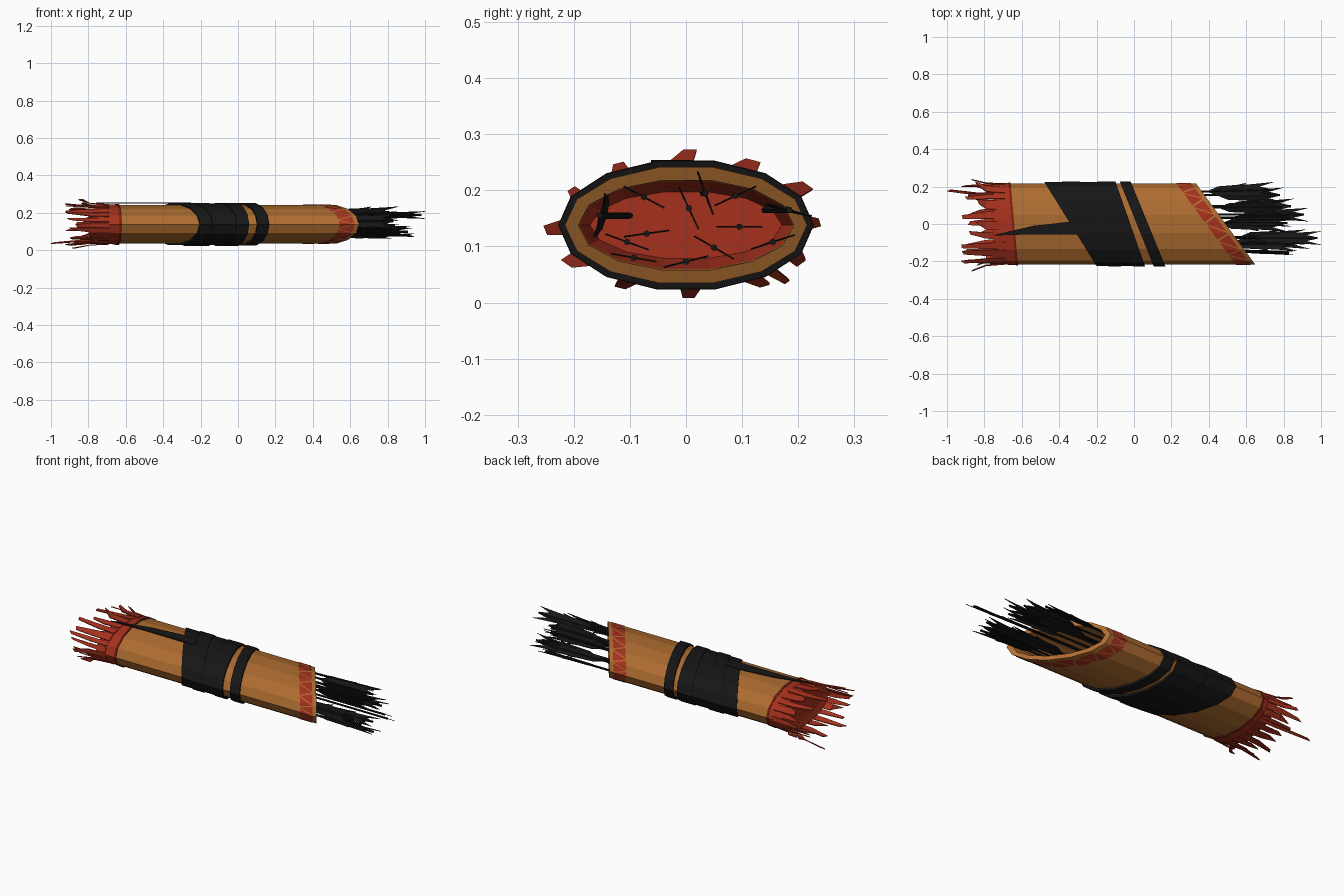
import bpy, math, random
from mathutils import Vector, Matrix

random.seed(4)
if "Cube" in bpy.data.objects:
    bpy.data.objects.remove(bpy.data.objects["Cube"], do_unlink=True)

SIDES = 14
HALF_W, HALF_H, MID_Z = 0.216, 0.106, 0.138


def material(name, color):
    m = bpy.data.materials.new(name)
    m.use_nodes = True
    m.diffuse_color = (*color, 1)
    bsdf = m.node_tree.nodes["Principled BSDF"]
    bsdf.inputs["Base Color"].default_value = (*color, 1)
    bsdf.inputs["Roughness"].default_value = 0.8
    return m


LEATHER = material("leather", (0.42, 0.15, 0.03))
RED = material("red_cloth", (0.38, 0.03, 0.012))
DARK_RED = material("dark_red", (0.2, 0.015, 0.008))
BLACK = material("black_cloth", (0.008, 0.008, 0.008))


def make(name, verts, faces, mat, thickness=0):
    mesh = bpy.data.meshes.new(name)
    mesh.from_pydata([tuple(v) for v in verts], [], faces)
    mesh.materials.append(mat)
    ob = bpy.data.objects.new(name, mesh)
    bpy.context.collection.objects.link(ob)
    if thickness:
        mod = ob.modifiers.new("thickness", 'SOLIDIFY')
        mod.thickness = thickness
        mod.offset = 0
    return ob


def on_tube(s, x, slope=0, off=0):
    """Point on the faceted oval; s counts sides, slope skews x along y."""
    def corner(i):
        t = (i + 0.5) * math.tau / SIDES
        return Vector((0, (HALF_W + off) * math.sin(t), MID_Z + (HALF_H + off) * math.cos(t)))
    i = math.floor(s)
    p = corner(i).lerp(corner(i + 1), s - i)
    p.x = x + slope * p.y
    return p


def loft(name, rings, mat, cap=False, closed=False):
    """Skin oval rings given as (x, slope, offset)."""
    verts = [on_tube(i, *r) for r in rings for i in range(SIDES)]
    count = len(rings)
    faces = []
    for r in range(count if closed else count - 1):
        a, b = r * SIDES, (r + 1) % count * SIDES
        for i in range(SIDES):
            j = (i + 1) % SIDES
            faces.append((a + i, a + j, b + j, b + i))
    if cap:
        faces.append(tuple(range((count - 1) * SIDES, count * SIDES)))
    return make(name, verts, faces, mat)


# Hollow tube with a slanted mouth
CUT_X, CUT_SLOPE = 0.49, -0.73
loft("quiver_tube", [(-0.68, 0, 0), (CUT_X, CUT_SLOPE, 0),
                     (CUT_X, CUT_SLOPE, -0.024), (-0.62, 0, -0.026)], LEATHER)

# Closed cloth base, inside and outside
loft("base_lining", [(-0.62, 0, -0.026), (-0.73, 0, -0.045)], RED, cap=True)
loft("base_collar", [(-0.65, -0.09, 0), (-0.65, -0.09, 0.004), (-0.75, 0, -0.002),
                     (-0.74, 0, -0.04)], RED, cap=True)
loft("collar_trim", [(-0.64, -0.09, 0), (-0.64, -0.09, 0.006),
                     (-0.652, -0.09, 0.006), (-0.652, -0.09, 0)], DARK_RED, closed=True)


# Ragged fringe strips flaring from the base
def fringe(name, s, tip_x, flare, width):
    skew = random.uniform(-0.15, 0.15)
    stations = [(-0.69, 0.003, 1), (-0.79, 0.3 * flare, 0.95)]
    verts = [on_tube(s + side * width * w, x, 0, off)
             for x, off, w in stations for side in (-1, 1)]
    verts += [on_tube(s + skew - 0.5 * width, tip_x + random.uniform(0, 0.05), 0, flare),
              on_tube(s + skew + 0.5 * width, tip_x, 0, flare)]
    make(name, verts, [(0, 1, 3, 2), (2, 3, 5, 4)], RED, 0.005)


STRIPS = 24
for n in range(STRIPS):
    flare = random.uniform(0.022, 0.037) if n % 2 else random.uniform(-0.01, 0.012)
    fringe(f"fringe_strip_{n + 1}", n * SIDES / STRIPS, random.uniform(-0.93, -0.83),
           flare, random.uniform(0.17, 0.29))
fringe("long_fringe_strip", 4.8, -1.0, 0.04, 0.12)

# Triangle pattern below the mouth
verts, faces = [], []


def triangle(*points):
    faces.append(tuple(range(len(verts), len(verts) + 3)))
    verts.extend(on_tube(s, CUT_X + dx, CUT_SLOPE, 0.002) for s, dx in points)


NEAR, FAR = -0.025, -0.105
for i in range(SIDES):
    triangle((i + 0.1, NEAR), (i + 0.9, NEAR), (i + 0.5, FAR))
    triangle((i - 0.4, FAR), (i, FAR), (i, NEAR))
    triangle((i, FAR), (i + 0.4, FAR), (i, NEAR))
make("mouth_triangles", verts, faces, RED)


# Slanted wrappings around the middle
def wrap(name, left, left_slope, right, right_slope, off):
    loft(name, [(left, left_slope, -0.002), (left, left_slope, off),
                (right, right_slope, off), (right, right_slope, -0.002)], BLACK, closed=True)


BANDS = 4
for n in range(BANDS):
    a, b = n / BANDS, (n + 1) / BANDS
    wrap(f"wrap_{n + 1}", -0.34 + 0.32 * a, -0.62 + 0.27 * a,
         -0.34 + 0.32 * b, -0.62 + 0.27 * b, 0.008 + 0.004 * (n % 2))
wrap("narrow_wrap", 0.015, -0.4, 0.075, -0.41, 0.011)

# Loose tail of the wrapping, lying on top
outline = [(-0.25, 0.01), (-0.36, 0.01), (-0.54, -0.01), (-0.76, -0.062),
           (-0.54, -0.055), (-0.25, -0.058)]
make("loose_wrap_end", [(x, y, 0.252) for x, y in outline], [tuple(range(6))], BLACK, 0.004)

# Arrows: a thin shaft with two ragged feather vanes
VANE = [(-0.36, 0), (-0.3, 0.026), (-0.2, 0.031), (-0.15, 0.04), (-0.16, 0.03),
        (-0.08, 0.035), (0, 0.041), (-0.08, 0.018), (-0.03, 0.006), (-0.03, 0)]


def arrow(name, y, z, roll, tip_x, base_y=None):
    tip = Vector((tip_x, y, z))
    base = Vector((-0.7, y if base_y is None else base_y, z))
    length = (tip - base).length
    frame = (Matrix.Translation(tip) @ (tip - base).to_track_quat('X', 'Z').to_matrix().to_4x4()
             @ Matrix.Rotation(math.radians(roll), 4, 'X'))
    pts, faces, k, r = [], [], 6, 0.006
    for x in (-length, -0.02):
        for i in range(k):
            t = i * math.tau / k
            pts.append((x, r * math.cos(t), r * math.sin(t)))
    faces += [(i, (i + 1) % k, k + (i + 1) % k, k + i) for i in range(k)]
    faces += [tuple(range(k)), tuple(range(k, 2 * k))]
    for side in (-1, 1):
        for h in (-0.0015, 0.0015):
            faces.append(tuple(range(len(pts), len(pts) + len(VANE))))
            pts += [(x, side * w, h) for x, w in VANE]
        a, n = len(pts) - 2 * len(VANE), len(VANE)
        faces += [(a + i, a + (i + 1) % n, a + n + (i + 1) % n, a + n + i) for i in range(n)]
    make(name, [frame @ Vector(p) for p in pts], faces, BLACK)


ARROWS = [(-0.075, 0.188, -28, 1.0), (0.005, 0.168, -65, 0.84), (0.088, 0.19, 25, 0.81),
          (0.185, 0.165, -15, 0.75, 0.14), (0.155, 0.108, 18, 0.8), (0.095, 0.135, 0, 0.86),
          (0.05, 0.098, -30, 0.93), (0, 0.073, 14, 0.82), (-0.093, 0.08, -10, 0.94),
          (-0.105, 0.108, -20, 0.87), (-0.07, 0.123, 8, 0.92), (-0.155, 0.155, 75, 0.85, -0.1),
          (0.035, 0.195, -70, 0.86, 0.03)]
for n, spec in enumerate(ARROWS):
    arrow(f"arrow_{n + 1}", *spec)
